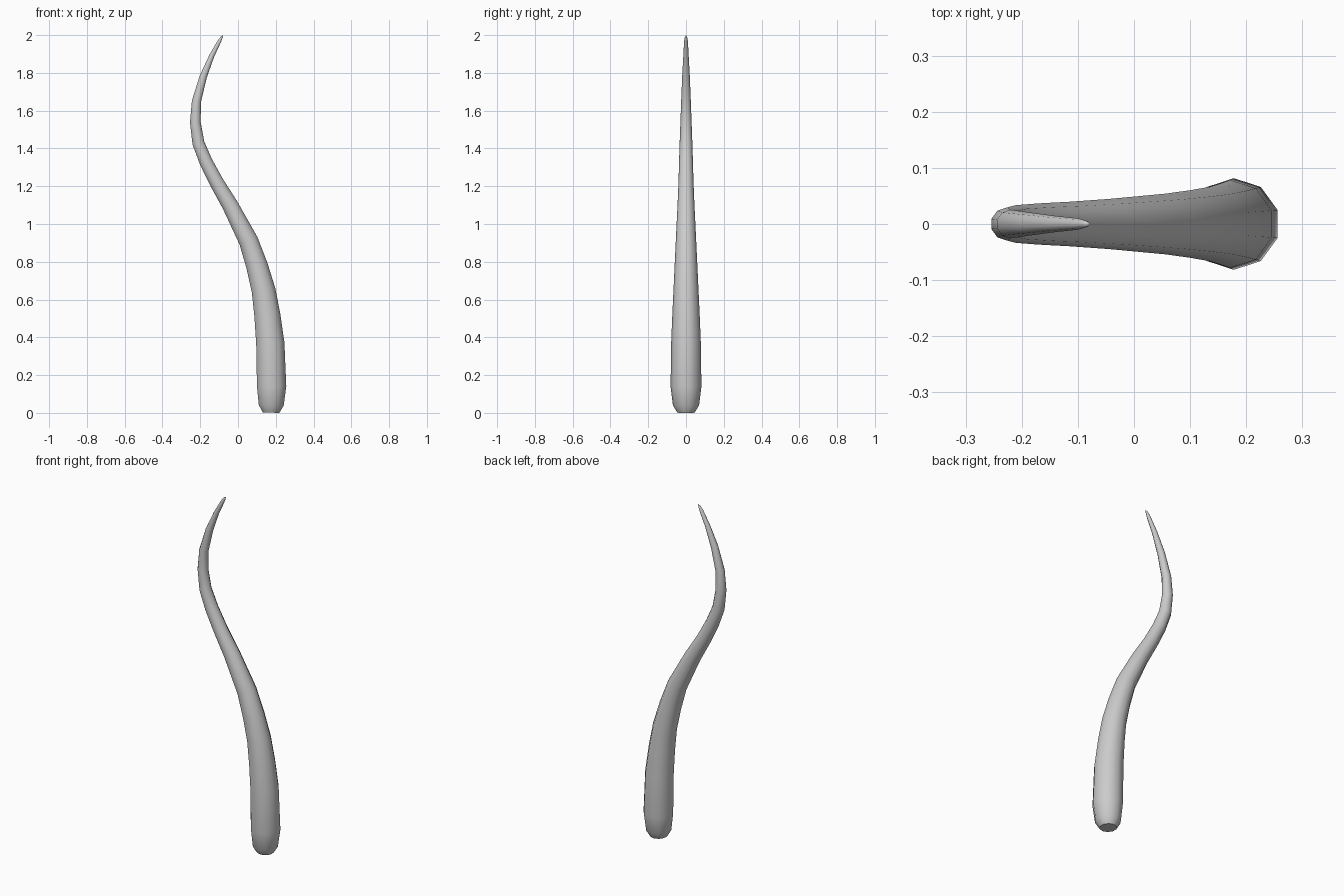
import bpy, bmesh, math
from mathutils import Vector

if "Cube" in bpy.data.objects:
    bpy.data.objects.remove(bpy.data.objects["Cube"])

SIDES = 10
# centre x, centre z, radius along the spine
SPINE = [
    (0.175, 0.005, 0.045), (0.176, 0.04, 0.068), (0.178, 0.14, 0.080),
    (0.171, 0.37, 0.077), (0.155, 0.52, 0.071), (0.135, 0.65, 0.065),
    (0.100, 0.78, 0.059), (0.056, 0.91, 0.053), (-0.042, 1.10, 0.044),
    (-0.113, 1.22, 0.039), (-0.170, 1.33, 0.036), (-0.210, 1.43, 0.033),
    (-0.226, 1.54, 0.029), (-0.220, 1.65, 0.025), (-0.184, 1.78, 0.020),
    (-0.139, 1.89, 0.014), (-0.100, 1.965, 0.010), (-0.086, 1.99, 0.006),
]
TIP = Vector((-0.078, 0, 2.0))

bm = bmesh.new()
pts = [Vector((x, 0, z)) for x, z, r in SPINE] + [TIP]
rings = []
for i, (x, z, r) in enumerate(SPINE):
    # each ring is square to the spine
    t = (pts[i + 1] - pts[max(i - 1, 0)]).normalized()
    side = Vector((t.z, 0, -t.x))
    ring = []
    for k in range(SIDES):
        a = 2 * math.pi * (k + 0.5) / SIDES
        ring.append(bm.verts.new(pts[i] + side * r * math.cos(a) * 1.02
                                 + Vector((0, r * math.sin(a) * 1.02, 0))))
    rings.append(ring)

# walls
for lo, hi in zip(rings, rings[1:]):
    for k in range(SIDES):
        n = (k + 1) % SIDES
        bm.faces.new((lo[k], lo[n], hi[n], hi[k]))
# pointed tip and flat base
tip = bm.verts.new(TIP)
for k in range(SIDES):
    bm.faces.new((rings[-1][k], rings[-1][(k + 1) % SIDES], tip))
bm.faces.new(rings[0][::-1])
bmesh.ops.recalc_face_normals(bm, faces=bm.faces)
for f in bm.faces:
    f.smooth = True

# rest on z = 0
low = min(v.co.z for v in bm.verts)
for v in rings[0]:
    v.co.z -= low

mesh = bpy.data.meshes.new("curved_tendril")
bm.to_mesh(mesh)
bm.free()
obj = bpy.data.objects.new("curved_tendril", mesh)
bpy.context.collection.objects.link(obj)
bpy.context.view_layer.objects.active = obj
obj.select_set(True)
bpy.ops.object.shade_smooth_by_angle(angle=math.radians(50))
